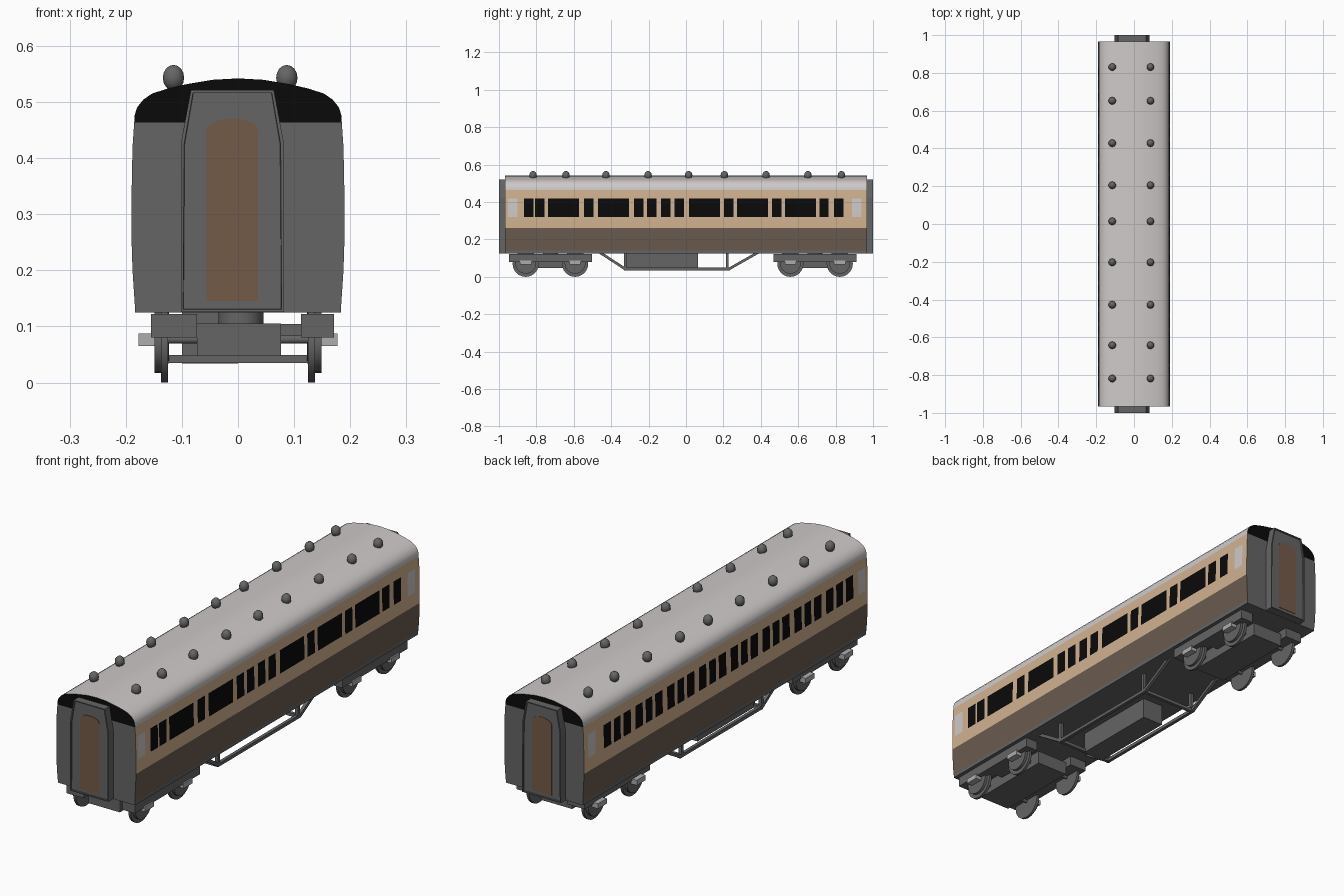
import bpy, bmesh, math
from mathutils import Vector, Matrix

if "Cube" in bpy.data.objects:
    bpy.data.objects.remove(bpy.data.objects["Cube"])


def mat(name, rgb):
    m = bpy.data.materials.new(name)
    m.diffuse_color = (*rgb, 1)
    m.use_nodes = True
    m.node_tree.nodes["Principled BSDF"].inputs["Base Color"].default_value = m.diffuse_color
    return m


CREAM = mat("cream paint", (0.64, 0.45, 0.28))
BROWN = mat("brown paint", (0.145, 0.105, 0.08))
ROOF = mat("pale grey roof", (0.62, 0.59, 0.58))
GREY = mat("dark grey metal", (0.13, 0.13, 0.13))
BLACK = mat("black glass", (0.003, 0.003, 0.003))
DOOR = mat("door brown", (0.175, 0.105, 0.065))
PALE = mat("light grey metal", (0.42, 0.42, 0.42))


def finish(name, bm, mats, smooth=None):
    bmesh.ops.remove_doubles(bm, verts=bm.verts, dist=1e-5)
    me = bpy.data.meshes.new(name)
    bm.to_mesh(me)
    bm.free()
    for m in mats:
        me.materials.append(m)
    ob = bpy.data.objects.new(name, me)
    bpy.context.collection.objects.link(ob)
    if smooth:
        bpy.context.view_layer.objects.active = ob
        ob.select_set(True)
        bpy.ops.object.shade_smooth_by_angle(angle=math.radians(smooth))
        ob.select_set(False)
    return ob


def box(name, x, y, z, m):
    bm = bmesh.new()
    size = [b - a for a, b in (x, y, z)]
    mid = [(a + b) / 2 for a, b in (x, y, z)]
    bmesh.ops.create_cube(bm, size=1, matrix=Matrix.Translation(mid) @ Matrix.Diagonal((*size, 1)))
    return finish(name, bm, [m])


def bar(name, p, q, w, m=GREY):
    """Square bar between two points."""
    p, q = Vector(p), Vector(q)
    d = q - p
    bm = bmesh.new()
    rot = d.to_track_quat('Z', 'X').to_matrix().to_4x4()
    bmesh.ops.create_cube(bm, size=1, matrix=Matrix.Translation((p + q) / 2) @ rot
                          @ Matrix.Diagonal((w, w, d.length + w * 0.6, 1)))
    return finish(name, bm, [m])


def drum(bm, x0, x1, y, z, r, seg=24):
    """Cylinder along x."""
    bmesh.ops.create_cone(bm, cap_ends=True, segments=seg, radius1=r, radius2=r, depth=x1 - x0,
                          matrix=Matrix.Translation(((x0 + x1) / 2, y, z)) @ Matrix.Rotation(math.pi / 2, 4, 'Y'))


L = 0.967  # half length of the body
# Side profile (x, z) from sill to eaves, and roof profile from eaves to ridge
SIDE = [(0.184, 0.14), (0.188, 0.2), (0.19, 0.262), (0.19, 0.32), (0.188, 0.42), (0.185, 0.463)]
ARCH = [(0.185, 0.463), (0.184, 0.477), (0.18, 0.49), (0.169, 0.504), (0.153, 0.515),
        (0.125, 0.524), (0.09, 0.532), (0.045, 0.5395), (0.0, 0.542)]

# Window start/width along each side
N, W = 0.05, 0.166
right = [(-0.866, N), (-0.807, N), (-0.738, W), (-0.545, N), (-0.47, W), (-0.278, N),
         (-0.209, N), (-0.134, N), (-0.062, N), (0.016, W), (0.203, N), (0.273, W),
         (0.46, N), (0.529, W), (0.713, N), (0.791, N)]
left = [(-0.87 + 0.2165 * i + o, w) for i in range(8) for o, w in ((0, 0.05), (0.07, 0.045), (0.135, 0.05))]
panels = [(-0.952, 0.05), (0.887, 0.05)]  # pale panels at each end


def side_wall(name, sx, windows):
    cuts = sorted({-L, L} | {round(v, 4) for a, w in windows + panels for v in (a, a + w)})
    bm = bmesh.new()
    for y0, y1 in zip(cuts, cuts[1:]):
        mid = (y0 + y1) / 2
        glass = any(a < mid < a + w for a, w in windows)
        panel = any(a < mid < a + w for a, w in panels)
        for i, ((xa, za), (xb, zb)) in enumerate(zip(SIDE, SIDE[1:])):
            co = [(sx * xa, y0, za), (sx * xa, y1, za), (sx * xb, y1, zb), (sx * xb, y0, zb)]
            if sx < 0:
                co.reverse()
            f = bm.faces.new([bm.verts.new(c) for c in co])
            f.material_index = 1 if i < 2 else 0
            if i == 3 and glass:
                f.material_index = 2
            if i == 3 and panel:
                f.material_index = 3
    finish(name, bm, [CREAM, BROWN, BLACK, ROOF], 30)


side_wall("right_side_wall", 1, right)
side_wall("left_side_wall", -1, left)

# Roof: swept arch with black end caps
bm = bmesh.new()
arch = ARCH + [(-x, z) for x, z in reversed(ARCH[:-1])]
for (xa, za), (xb, zb) in zip(arch, arch[1:]):
    bm.faces.new([bm.verts.new(c) for c in ((xa, -L, za), (xa, L, za), (xb, L, zb), (xb, -L, zb))])
for s in (-1, 1):
    pts = arch if s < 0 else arch[::-1]
    f = bm.faces.new([bm.verts.new((x, s * L, z)) for x, z in pts])
    f.material_index = 1
    f.normal_update()
    if f.normal.y * s < 0:
        f.normal_flip()
finish("roof", bm, [ROOF, BLACK], 30)

# Grey end walls
for s, nm in ((-1, "front"), (1, "back")):
    bm = bmesh.new()
    ring = SIDE + [(-x, z) for x, z in reversed(SIDE)]
    f = bm.faces.new([bm.verts.new((x, s * L, z)) for x, z in ring])
    f.normal_update()
    if f.normal.y * s < 0:
        f.normal_flip()
    finish(nm + "_end_wall", bm, [GREY])

    # Gangway connection: tapered prism with a recessed face
    c = -0.01
    out = [(-0.092, 0.126), (0.092, 0.126), (0.092, 0.425), (0.074, 0.521), (-0.074, 0.521), (-0.092, 0.425)]
    bm = bmesh.new()
    f = bm.faces.new([bm.verts.new((c + x, s * (L - 0.01), z)) for x, z in out])
    ext = bmesh.ops.extrude_face_region(bm, geom=[f])
    bmesh.ops.translate(bm, vec=(0, s * (0.043), 0), verts=[v for v in ext['geom'] if isinstance(v, bmesh.types.BMVert)])
    bmesh.ops.recalc_face_normals(bm, faces=bm.faces)
    face = max(bm.faces, key=lambda q: s * q.calc_center_median().y)
    bmesh.ops.inset_region(bm, faces=[face], thickness=0.006)
    bmesh.ops.inset_region(bm, faces=[face], thickness=0.001, depth=-0.005)
    finish(nm + "_gangway", bm, [GREY])

    # Arched door plate
    pts = [(-0.046, 0.145), (0.046, 0.145)]
    pts += [(0.046 * math.cos(a), 0.45 + 0.021 * math.sin(a)) for a in (math.pi * k / 10 for k in range(11))]
    bm = bmesh.new()
    f = bm.faces.new([bm.verts.new((c + x, s * 0.99, z)) for x, z in pts])
    ext = bmesh.ops.extrude_face_region(bm, geom=[f])
    bmesh.ops.translate(bm, vec=(0, s * 0.007, 0), verts=[v for v in ext['geom'] if isinstance(v, bmesh.types.BMVert)])
    bmesh.ops.recalc_face_normals(bm, faces=bm.faces)
    finish(nm + "_gangway_door", bm, [DOOR])

# Roof ventilators
for i, y in enumerate((-0.818, -0.642, -0.428, -0.203, 0.014, 0.205, 0.428, 0.652, 0.831)):
    for x in (-0.115, 0.087):
        bm = bmesh.new()
        bmesh.ops.create_uvsphere(bm, u_segments=10, v_segments=8, radius=1,
                                  matrix=Matrix.Translation((x, y, 0.543)) @ Matrix.Diagonal((0.02, 0.02, 0.023, 1)))
        finish("roof_ventilator", bm, [GREY], 60)

# Underframe
box("underframe", (-0.184, 0.184), (-0.965, 0.965), (0.125, 0.145), GREY)
box("battery_box", (-0.1, 0.0), (-0.326, 0.064), (0.034, 0.13), GREY)
for x in (-0.13, 0.13):
    for p, q in (((-0.46, 0.13), (-0.325, 0.042)), ((-0.325, 0.042), (0.23, 0.042)),
                 ((0.23, 0.042), (0.385, 0.13)), ((-0.325, 0.042), (-0.325, 0.13)), ((0.22, 0.042), (0.22, 0.13))):
        bar("truss_bar", (x, *p), (x, *q), 0.014)
for y in (-0.325, 0.225):
    bar("truss_cross_bar", (-0.13, y, 0.042), (0.13, y, 0.042), 0.014)

# Bogies
for y, nm in ((-0.725, "front"), (0.69, "back")):
    box(nm + "_bogie_bolster", (-0.073, 0.077), (y - 0.19, y + 0.19), (0.047, 0.105), GREY)
    box(nm + "_bogie_left_frame", (-0.155, -0.073), (y - 0.222, y + 0.222), (0.08, 0.122), GREY)
    box(nm + "_bogie_right_frame", (0.112, 0.171), (y - 0.222, y + 0.222), (0.08, 0.122), GREY)
    box(nm + "_bogie_cross_beam", (-0.15, 0.15), (y - 0.05, y + 0.05), (0.082, 0.104), GREY)
    bm = bmesh.new()
    bmesh.ops.create_cone(bm, cap_ends=True, segments=20, radius1=0.04, radius2=0.04, depth=0.04,
                          matrix=Matrix.Translation((0.005, y, 0.112)))
    finish(nm + "_bogie_pivot", bm, [GREY], 40)
    for dy in (-0.132, 0.132):
        bm = bmesh.new()
        drum(bm, -0.14, 0.14, y + dy, 0.077, 0.008, 10)
        for s in (-1, 1):
            a, b = sorted((s * 0.125, s * 0.137))
            drum(bm, a, b, y + dy, 0.07, 0.07)
            a, b = sorted((s * 0.136, s * 0.149))
            drum(bm, a, b, y + dy, 0.073, 0.056)
        finish(nm + "_wheelset", bm, [GREY], 40)
        for s in (-1, 1):
            box("axle_box", sorted((s * 0.145, s * 0.177)), (y + dy - 0.03, y + dy + 0.03), (0.065, 0.087), PALE)
